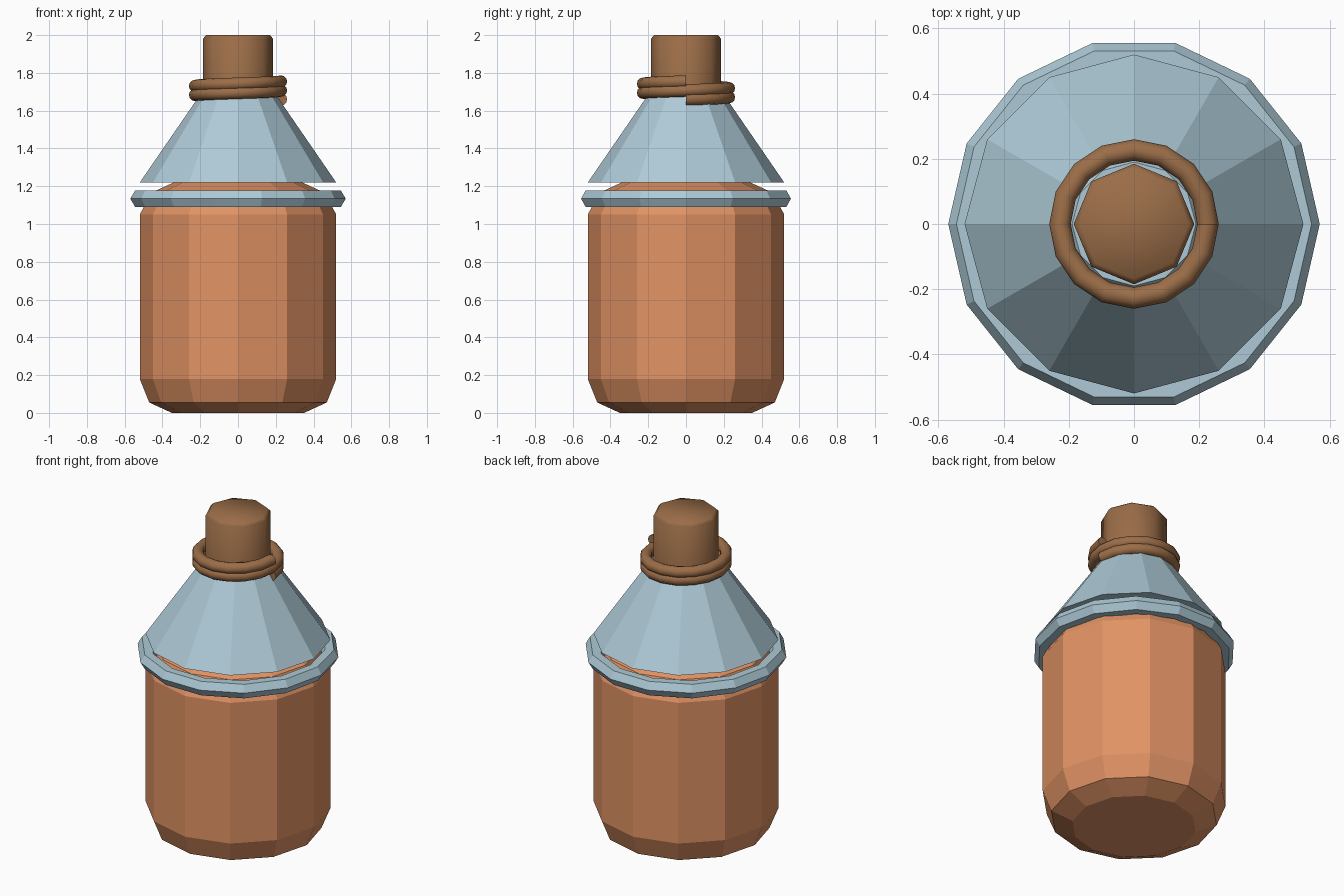
import bpy
import bmesh
from math import cos, sin, pi, radians
from mathutils import Vector

cube = bpy.data.objects.get("Cube")
if cube:
    bpy.data.objects.remove(cube, do_unlink=True)


def material(name, rgb):
    mat = bpy.data.materials.new(name)
    mat.use_nodes = True
    color = (*rgb, 1.0)
    mat.diffuse_color = color
    mat.node_tree.nodes["Principled BSDF"].inputs["Base Color"].default_value = color
    return mat


def sweep(name, sections, mat, closed=False, smooth=None):
    """Bridge a list of equal cross-sections; cap the ends unless closed."""
    bm = bmesh.new()
    loops = [[bm.verts.new(p) for p in s] for s in sections]
    n = len(loops[0])
    pairs = list(zip(loops, loops[1:]))
    if closed:
        pairs.append((loops[-1], loops[0]))
    else:
        bm.faces.new(loops[0])
        bm.faces.new(loops[-1])
    for a, b in pairs:
        for i in range(n):
            j = (i + 1) % n
            bm.faces.new((a[i], a[j], b[j], b[i]))
    bmesh.ops.recalc_face_normals(bm, faces=bm.faces)
    mesh = bpy.data.meshes.new(name)
    bm.to_mesh(mesh)
    bm.free()
    mesh.materials.append(mat)
    obj = bpy.data.objects.new(name, mesh)
    bpy.context.collection.objects.link(obj)
    if smooth:
        bpy.ops.object.select_all(action='DESELECT')
        obj.select_set(True)
        bpy.context.view_layer.objects.active = obj
        bpy.ops.object.shade_smooth_by_angle(angle=radians(smooth))
    return obj


def circle(r, z, sides):
    return [Vector((r * cos(2 * pi * i / sides), r * sin(2 * pi * i / sides), z))
            for i in range(sides)]


def lathe(name, profile, sides, mat, **kw):
    return sweep(name, [circle(r, z, sides) for r, z in profile], mat, **kw)


clay = material("orange clay", (0.75, 0.29, 0.128))
steel = material("pale blue", (0.42, 0.59, 0.675))
wood = material("brown cork", (0.33, 0.155, 0.065))

# Bottle body with chamfered base and shoulder
lathe("body", [(0.35, 0), (0.47, 0.055), (0.52, 0.18), (0.52, 1.05),
               (0.46, 1.165), (0.34, 1.22)], 12, clay)

# Hexagonal-section band around the shoulder
band = [(0.52 + 0.05 * cos(k * pi / 3), 1.134 + 0.05 * sin(k * pi / 3))
        for k in range(6)]
lathe("shoulder_band", band, 14, steel, closed=True)

# Conical cover
lathe("cone_cover", [(0.52, 1.22), (0.19, 1.7)], 12, steel)

# Stopper with a small bevel at the top
lathe("stopper", [(0.185, 1.6), (0.185, 1.982), (0.168, 2.0)], 8, wood, smooth=50)

# Cord wound twice around the neck
TURNS, STEPS, TUBE = 2, 16, 12
cord = []
for k in range(TURNS * STEPS + 1):
    a = 2 * pi * k / STEPS
    out = Vector((cos(a), sin(a), 0))
    centre = out * 0.227 + Vector((0, 0, 1.66 + 0.047 * k / STEPS))
    cord.append([centre + out * p.x + Vector((0, 0, p.y))
                 for p in circle(0.033, 0, TUBE)])
sweep("neck_cord", cord, wood, smooth=40)
